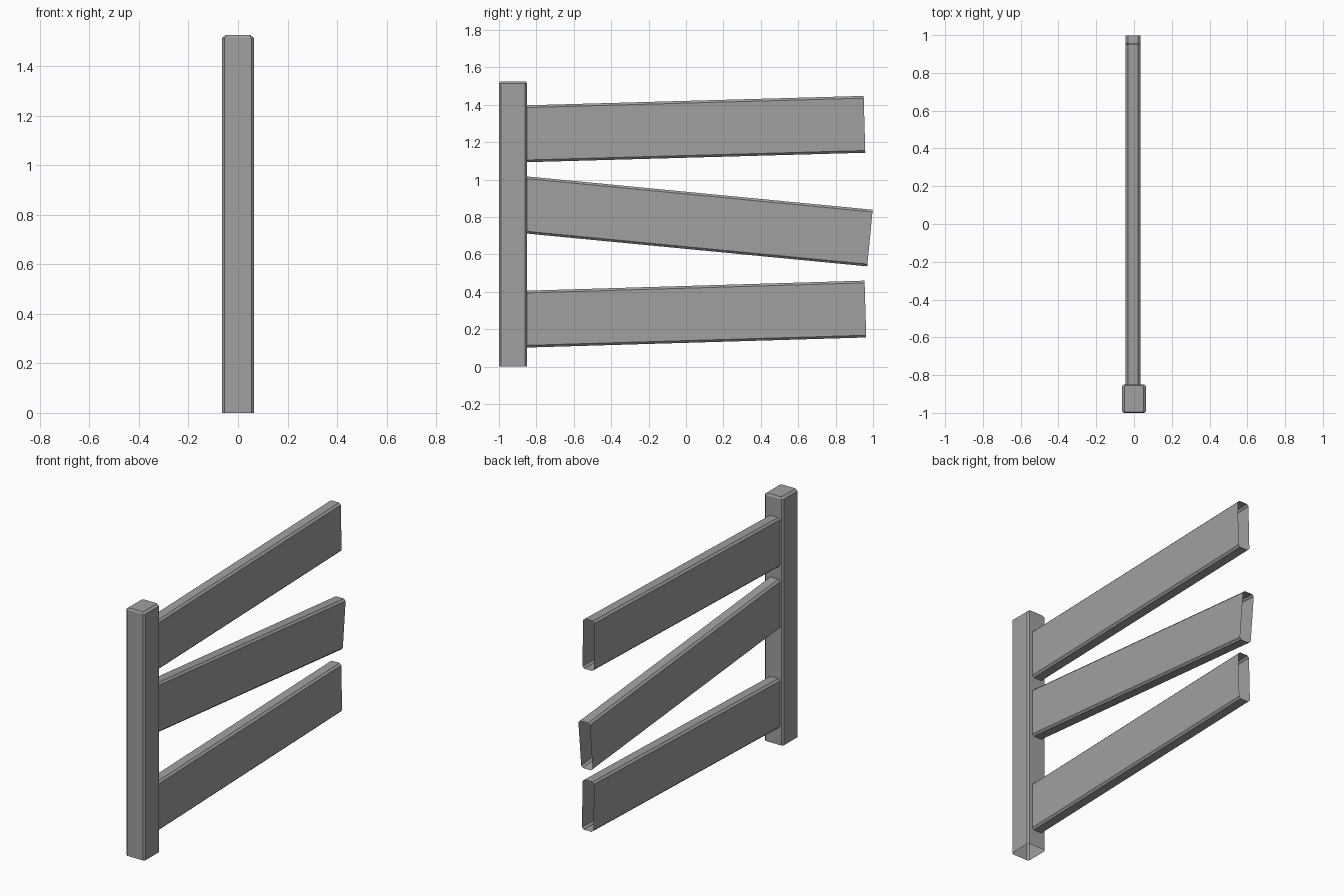
import bpy
import bmesh
import math
from mathutils import Matrix

cube = bpy.data.objects.get("Cube")
if cube:
    bpy.data.objects.remove(cube, do_unlink=True)

grey = bpy.data.materials.new("plain_grey")
grey.use_nodes = True
grey.diffuse_color = (0.35, 0.35, 0.35, 1)
grey.node_tree.nodes["Principled BSDF"].inputs["Base Color"].default_value = (0.35, 0.35, 0.35, 1)


def octagon(half_a, half_b, cut):
    """Rectangle outline with its four corners cut off."""
    a, b = half_a, half_b
    return [(a - cut, -b), (a, -b + cut), (a, b - cut), (a - cut, b),
            (cut - a, b), (-a, b - cut), (-a, cut - b), (cut - a, -b)]


def loft(name, rings, cap_end=False, matrix=Matrix()):
    """Skin between matching rings of points, leaving the start open."""
    bm = bmesh.new()
    loops = [[bm.verts.new(matrix @ Matrix.Translation(p).translation) for p in ring]
             for ring in rings]
    for low, high in zip(loops, loops[1:]):
        for i in range(len(low)):
            j = (i + 1) % len(low)
            bm.faces.new((low[i], low[j], high[j], high[i]))
    if cap_end:
        bm.faces.new(loops[-1])
    bmesh.ops.recalc_face_normals(bm, faces=bm.faces)
    mesh = bpy.data.meshes.new(name)
    bm.to_mesh(mesh)
    bm.free()
    mesh.materials.append(grey)
    obj = bpy.data.objects.new(name, mesh)
    bpy.context.collection.objects.link(obj)
    return obj


# Post: hollow underneath, with a bevelled cap
body = octagon(0.064, 0.075, 0.010)
cap = octagon(0.050, 0.069, 0.006)
post_y = -0.925
loft("post", [[(x, y + post_y, 0) for x, y in body],
              [(x, y + post_y, 1.513) for x, y in body],
              [(x, y + post_y, 1.525) for x, y in cap]], cap_end=True)

# Planks: open-ended bevelled sleeves, each tilted about the post's back face
outline = octagon(0.039, 0.152, 0.012)
planks = {
    "upper_plank": (1.245, 1.6, 1.805),
    "middle_plank": (0.864, -5.5, 1.842),
    "lower_plank": (0.254, 1.7, 1.81),
}
for name, (height, tilt, length) in planks.items():
    place = (Matrix.Translation((-0.005, -0.85, height))
             @ Matrix.Rotation(math.radians(tilt), 4, "X"))
    loft(name, [[(x, y, z) for x, z in outline] for y in (-0.02, length)],
         matrix=place)
